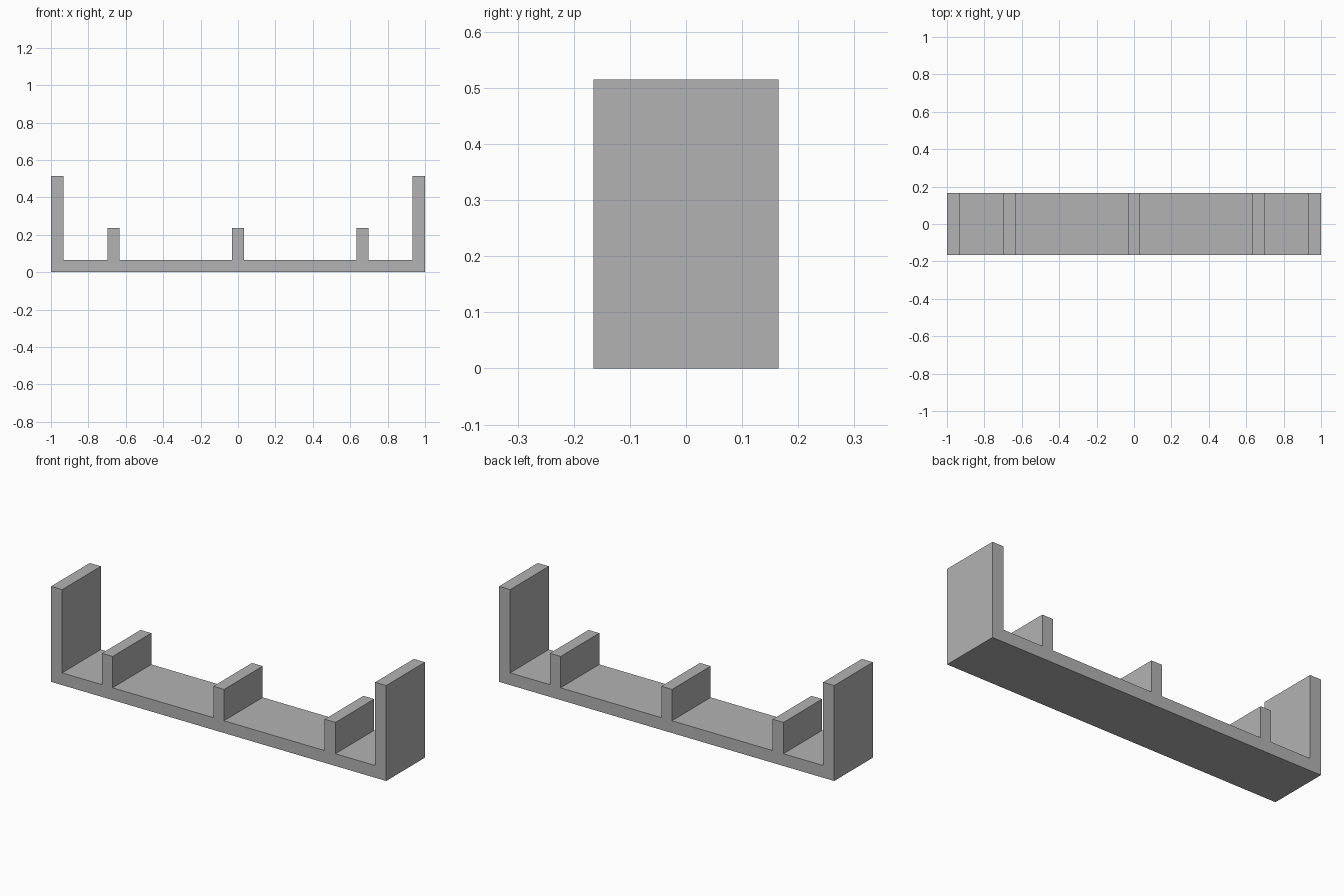
import bpy
import bmesh

cube = bpy.data.objects.get("Cube")
if cube:
    bpy.data.objects.remove(cube, do_unlink=True)

# Main dimensions
HALF_LENGTH, HALF_DEPTH = 1.0, 0.165
BOARD = 0.066
WALL_TOP, DIVIDER_TOP = 0.515, 0.235
DIVIDER_X = (-0.665, 0.0, 0.665)
DIVIDER_HALF = 0.032

# Plain grey finish
grey = bpy.data.materials.new("plain_grey")
grey.use_nodes = True
colour = (0.45, 0.45, 0.45, 1.0)
grey.diffuse_color = colour
grey.node_tree.nodes["Principled BSDF"].inputs["Base Color"].default_value = colour

# Front outline: base, end walls and dividers in one piece
inner = HALF_LENGTH - BOARD
outline = [(-HALF_LENGTH, 0), (HALF_LENGTH, 0), (HALF_LENGTH, WALL_TOP),
           (inner, WALL_TOP), (inner, BOARD)]
for x in reversed(DIVIDER_X):
    right, left = x + DIVIDER_HALF, x - DIVIDER_HALF
    outline += [(right, BOARD), (right, DIVIDER_TOP),
                (left, DIVIDER_TOP), (left, BOARD)]
outline += [(-inner, BOARD), (-inner, WALL_TOP), (-HALF_LENGTH, WALL_TOP)]

# Extrude the outline from front to back
bm = bmesh.new()
front = bm.faces.new([bm.verts.new((x, -HALF_DEPTH, z)) for x, z in outline])
result = bmesh.ops.extrude_face_region(bm, geom=[front], use_keep_orig=True)
back = [v for v in result["geom"] if isinstance(v, bmesh.types.BMVert)]
bmesh.ops.translate(bm, verts=back, vec=(0, 2 * HALF_DEPTH, 0))
bmesh.ops.recalc_face_normals(bm, faces=bm.faces)

mesh = bpy.data.meshes.new("divided_rack")
bm.to_mesh(mesh)
bm.free()
mesh.materials.append(grey)
rack = bpy.data.objects.new("divided_rack", mesh)
bpy.context.collection.objects.link(rack)
